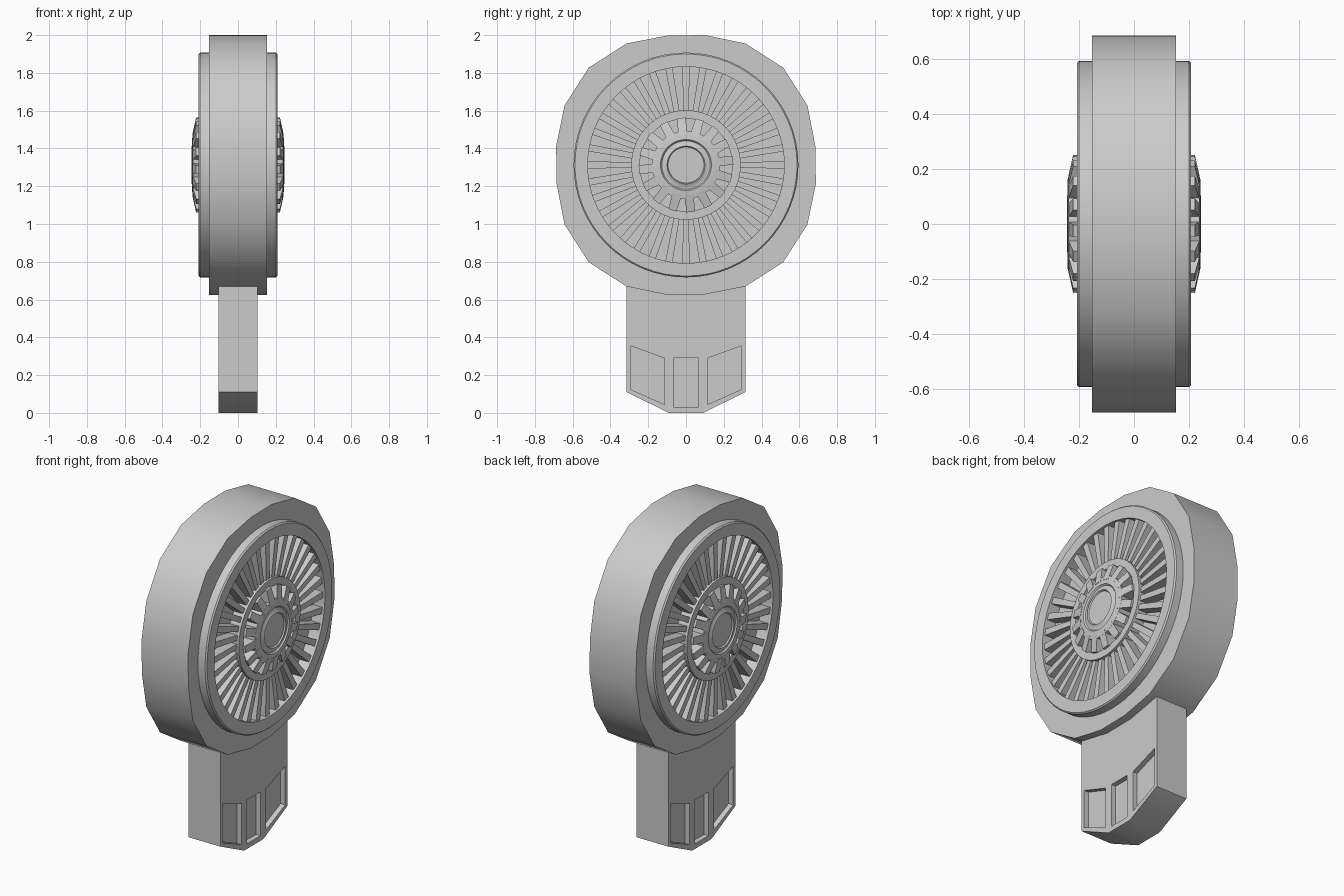
import bpy, bmesh, math
from mathutils import Matrix

if "Cube" in bpy.data.objects:
    bpy.data.objects.remove(bpy.data.objects["Cube"])

CZ = 1.3125          # wheel axle height
TO_SIDE = Matrix(((0, 0, 1, 0), (1, 0, 0, 0), (0, 1, 0, 0), (0, 0, 0, 1)))


def finish(name, bm, angle=35):
    bmesh.ops.remove_doubles(bm, verts=bm.verts, dist=1e-5)
    bmesh.ops.recalc_face_normals(bm, faces=bm.faces)
    me = bpy.data.meshes.new(name)
    bm.to_mesh(me)
    bm.free()
    ob = bpy.data.objects.new(name, me)
    bpy.context.collection.objects.link(ob)
    bpy.ops.object.select_all(action='DESELECT')
    ob.select_set(True)
    bpy.context.view_layer.objects.active = ob
    bpy.ops.object.shade_smooth_by_angle(angle=math.radians(angle))
    return ob


def mirror_x(ob):
    ob.modifiers.new("mirror", 'MIRROR').use_axis[0] = True


def plate(name, loops, half):
    """Side-view outline (y, z) with holes, extruded to x = +-half."""
    cu = bpy.data.curves.new(name + "_outline", 'CURVE')
    cu.dimensions, cu.fill_mode, cu.extrude = '2D', 'BOTH', half
    for pts in loops:
        sp = cu.splines.new('POLY')
        sp.points.add(len(pts) - 1)
        for p, (y, z) in zip(sp.points, pts):
            p.co = (y, z, 0, 1)
        sp.use_cyclic_u = True
    tmp = bpy.data.objects.new(name + "_outline", cu)
    bpy.context.collection.objects.link(tmp)
    dg = bpy.context.evaluated_depsgraph_get()
    me = bpy.data.meshes.new_from_object(tmp.evaluated_get(dg))
    bm = bmesh.new()
    bm.from_mesh(me)
    bm.transform(TO_SIDE)
    bpy.data.objects.remove(tmp)
    bpy.data.curves.remove(cu)
    bpy.data.meshes.remove(me)
    return finish(name, bm)


def lathe(name, profile, steps=64, closed=True):
    """Spin (radius, x) points around the axle."""
    bm = bmesh.new()
    vs = [bm.verts.new((x, 0, r)) for r, x in profile]
    pairs = list(zip(vs, vs[1:] + vs[:1])) if closed else list(zip(vs, vs[1:]))
    edges = [bm.edges.new(p) for p in pairs]
    bmesh.ops.spin(bm, geom=vs + edges, cent=(0, 0, 0), axis=(1, 0, 0),
                   angle=math.tau, steps=steps, use_duplicate=False)
    bmesh.ops.translate(bm, verts=bm.verts, vec=(0, 0, CZ))
    return finish(name, bm)


def radial_bars(name, count, section, phase=0):
    """Repeat a tapered bar; section = (radius, half width, x back, x front)."""
    bm = bmesh.new()
    for i in range(count):
        rot = Matrix.Translation((0, 0, CZ)) @ Matrix.Rotation(
            phase + math.tau * i / count, 4, 'X')
        rings = []
        for r, w, xb, xf in section:
            rings.append([bm.verts.new(rot @ Matrix.Translation((x, y, r)).translation)
                          for x, y in ((xb, -w), (xf, -w), (xf, w), (xb, w))])
        a, b = rings
        bm.faces.new(a)
        bm.faces.new(b[::-1])
        for k in range(4):
            j = (k + 1) % 4
            bm.faces.new((a[k], b[k], b[j], a[j]))
    return finish(name, bm)


# Twenty-sided wheel housing with a round opening
quarter = [(.685, .1), (.643, .315), (.515, .515), (.315, .643), (.1, .6875)]
outline = []
for q in range(4):
    c, s = round(math.cos(q * math.pi / 2)), round(math.sin(q * math.pi / 2))
    outline += [(c * y - s * z, s * y + c * z + CZ) for y, z in quarter]
opening = [(.55 * math.cos(math.tau * i / 64), .55 * math.sin(math.tau * i / 64) + CZ)
           for i in range(64)]
plate("wheel_housing", [outline, opening], .153)

# Inner back wall of the recess
lathe("recess_wall", [(0, -.135), (.56, -.135), (.56, .135), (0, .135)], closed=False)

# Raised rims on both sides
mirror_x(lathe("rim", [(.52, .12), (.595, .12), (.595, .2), (.588, .208), (.52, .208)]))

# Spokes
mirror_x(radial_bars("spokes", 36, [(.27, .015, .12, .195), (.53, .019, .12, .195)]))

# Hub: collar ring, sloped teeth and centre cap
mirror_x(lathe("hub_collar", [(.245, .12), (.29, .12), (.29, .208), (.245, .208)]))
mirror_x(radial_bars("hub_teeth", 16,
                     [(.16, .025, .13, .242), (.25, .022, .13, .222)], .1))
mirror_x(lathe("hub_cap", [(.18, .12), (.18, .238), (.135, .243), (.128, .235),
                           (.118, .235), (.1, .245), (.095, .237), (0, .237)],
               closed=False))

# Handle: skins with three panel cut-outs over a thinner core
body = [(-.315, .70), (-.315, .11), (-.09, 0), (.09, 0), (.315, .11), (.315, .70)]
left = [(-.295, .355), (-.115, .29), (-.115, .045), (-.295, .125)]
right = [(-y, z) for y, z in left]
middle = [(-.065, .29), (.065, .29), (.065, .03), (-.065, .03)]
plate("handle", [body, left, middle, right], .104)
plate("handle_core", [[(-.305, .45), (-.305, .115), (-.09, .01), (.09, .01),
                       (.305, .115), (.305, .45)]], .074)
